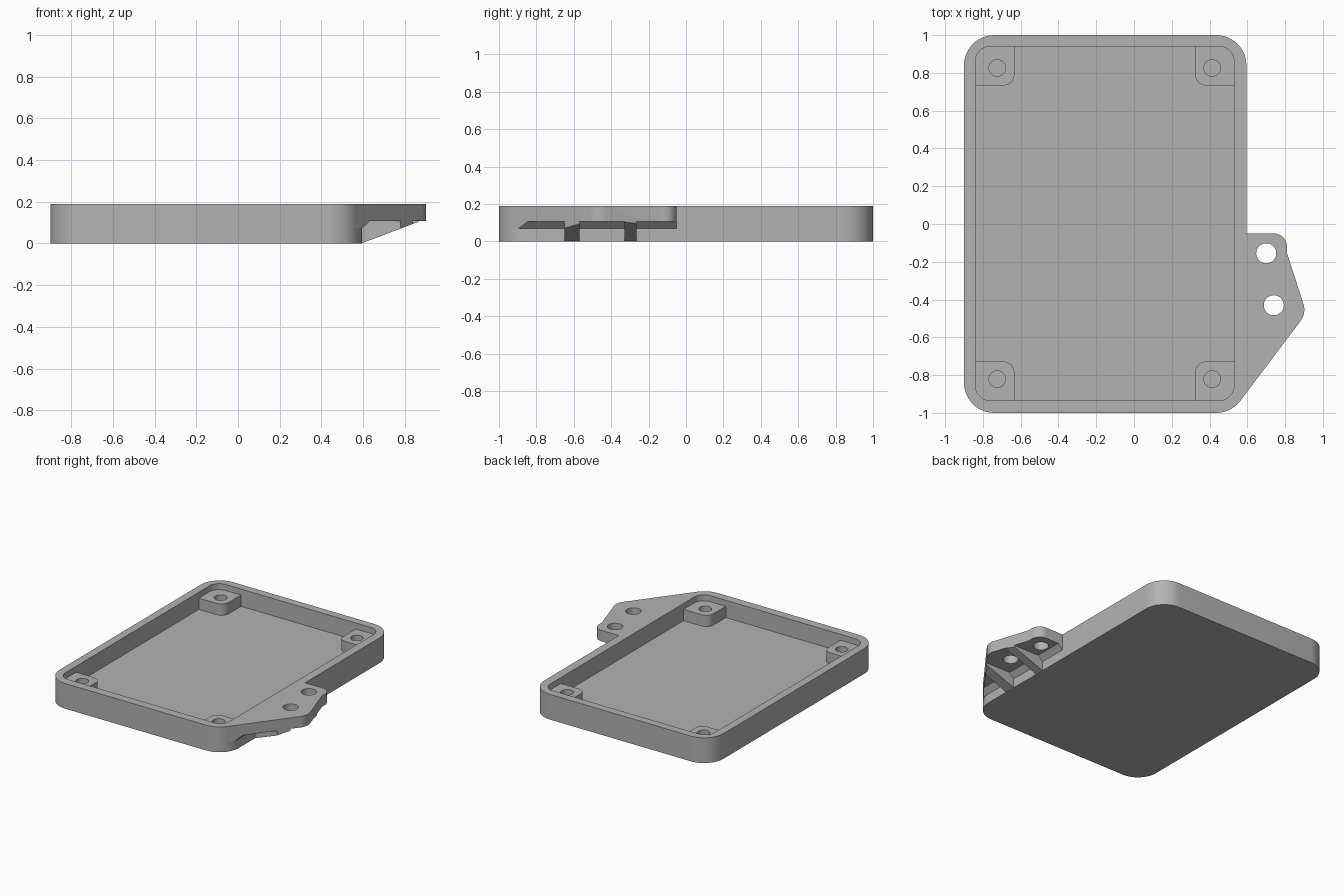
import bpy, bmesh, math
from mathutils import Vector

if "Cube" in bpy.data.objects:
    bpy.data.objects.remove(bpy.data.objects["Cube"])

# ---- Main sizes
X0, X1, Y = -0.9, 0.595, 1.0        # tray outline
PX0, PX1, PY0, PY1 = -0.84, 0.53, -0.935, 0.94  # pocket outline
TOP, FLOOR, POST_TOP, EAR_Z = 0.19, 0.06, 0.145, 0.107

grey = bpy.data.materials.new("plain grey")
grey.diffuse_color = (0.45, 0.45, 0.45, 1)
grey.use_nodes = True
grey.node_tree.nodes["Principled BSDF"].inputs["Base Color"].default_value = grey.diffuse_color


def rounded(corners, steps=12):
    """Outline with filleted corners; each corner is (x, y, radius)."""
    out = []
    for i, (x, y, r) in enumerate(corners):
        p = Vector((x, y))
        if r == 0:
            out.append(p)
            continue
        a = (Vector(corners[i - 1][:2]) - p).normalized()
        b = (Vector(corners[(i + 1) % len(corners)][:2]) - p).normalized()
        half = a.angle(b) / 2
        centre = p + (a + b).normalized() * (r / math.sin(half))
        u = p + a * (r / math.tan(half)) - centre
        v = p + b * (r / math.tan(half)) - centre
        sweep = math.pi - 2 * half
        for k in range(steps + 1):
            t = k / steps
            out.append(centre + (u * math.sin((1 - t) * sweep)
                                 + v * math.sin(t * sweep)) / math.sin(sweep))
    return out


def rect(x0, x1, y0, y1, r):
    return rounded([(x0, y0, r), (x1, y0, r), (x1, y1, r), (x0, y1, r)])


def circle(x, y, r, n=40):
    return [Vector((x + r * math.cos(2 * math.pi * k / n),
                    y + r * math.sin(2 * math.pi * k / n))) for k in range(n)]


def prism(name, outline, lo, hi, along_y=False):
    """Extrude an outline upwards, or an x-z profile along y."""
    bm = bmesh.new()
    pos = (lambda p, h: (p[0], h, p[1])) if along_y else (lambda p, h: (p[0], p[1], h))
    face = bm.faces.new([bm.verts.new(pos(p, lo)) for p in outline])
    ext = bmesh.ops.extrude_face_region(bm, geom=[face])
    move = Vector((0, hi - lo, 0) if along_y else (0, 0, hi - lo))
    bmesh.ops.translate(bm, vec=move,
                        verts=[g for g in ext["geom"] if isinstance(g, bmesh.types.BMVert)])
    bmesh.ops.recalc_face_normals(bm, faces=bm.faces)
    mesh = bpy.data.meshes.new(name)
    bm.to_mesh(mesh)
    bm.free()
    mesh.materials.append(grey)
    obj = bpy.data.objects.new(name, mesh)
    bpy.context.collection.objects.link(obj)
    return obj


def combine(target, tool, operation):
    """Apply a boolean and discard the tool."""
    mod = target.modifiers.new("cut", 'BOOLEAN')
    mod.operation, mod.object, mod.solver = operation, tool, 'EXACT'
    bpy.context.view_layer.objects.active = target
    bpy.ops.object.modifier_apply(modifier=mod.name)
    bpy.data.objects.remove(tool)


# ---- Tray with its pocket
tray = prism("tray", rect(X0, X1, -Y, Y, 0.16), 0, TOP)
combine(tray, prism("pocket", rect(PX0, PX1, PY0, PY1, 0.08), FLOOR, TOP + 0.1), 'DIFFERENCE')

# ---- Screw posts in the four corners
for px, sx in ((PX0, 1), (PX1, -1)):
    for py, sy in ((PY0, 1), (PY1, -1)):
        ox, oy, ix, iy = px - 0.02 * sx, py - 0.02 * sy, px + 0.207 * sx, py + 0.207 * sy
        post = prism("post", rounded([(ox, oy, 0.09), (ix, oy, 0), (ix, iy, 0.06), (ox, iy, 0)]),
                     FLOOR - 0.02, POST_TOP)
        hole = circle(px + 0.116 * sx, py + 0.114 * sy, 0.044)
        combine(tray, post, 'UNION')
        combine(tray, prism("screw_hole", hole, FLOOR, TOP), 'DIFFERENCE')

# ---- Side ear, flush with the rim
ear_outline = rounded([(0.56, -0.05, 0), (0.81, -0.05, 0.07), (0.81, -0.155, 0),
                       (0.913, -0.472, 0.1), (0.563, -0.936, 0)])
ear = prism("side_ear", ear_outline, EAR_Z, TOP)

# ---- Chamfer and two gussets below the ear, trimmed to its outline
supports = [("chamfer", [(0.56, 0.07), (0.595, 0.07), (0.632, EAR_Z), (0.632, 0.12), (0.56, 0.12)], -0.95, -0.04),
            ("front_gusset", [(0.56, 0), (0.592, 0), (0.875, EAR_Z), (0.875, 0.12), (0.56, 0.12)], -0.65, -0.57),
            ("back_gusset", [(0.56, 0), (0.592, 0), (0.875, EAR_Z), (0.875, 0.12), (0.56, 0.12)], -0.33, -0.265)]
for name, profile, y0, y1 in supports:
    support = prism(name, profile, y0, y1, along_y=True)
    combine(support, prism("trim", ear_outline, -0.1, 0.15), 'INTERSECT')
    combine(ear, support, 'UNION')

# ---- Mounting holes through the ear
for x, y in ((0.70, -0.155), (0.74, -0.43)):
    combine(ear, prism("mount_hole", circle(x, y, 0.053), -0.1, 0.3), 'DIFFERENCE')
combine(tray, ear, 'UNION')

# ---- Smooth rounded walls, sharp edges
bpy.ops.object.select_all(action='DESELECT')
tray.select_set(True)
bpy.context.view_layer.objects.active = tray
bpy.ops.object.shade_smooth_by_angle(angle=math.radians(20))
